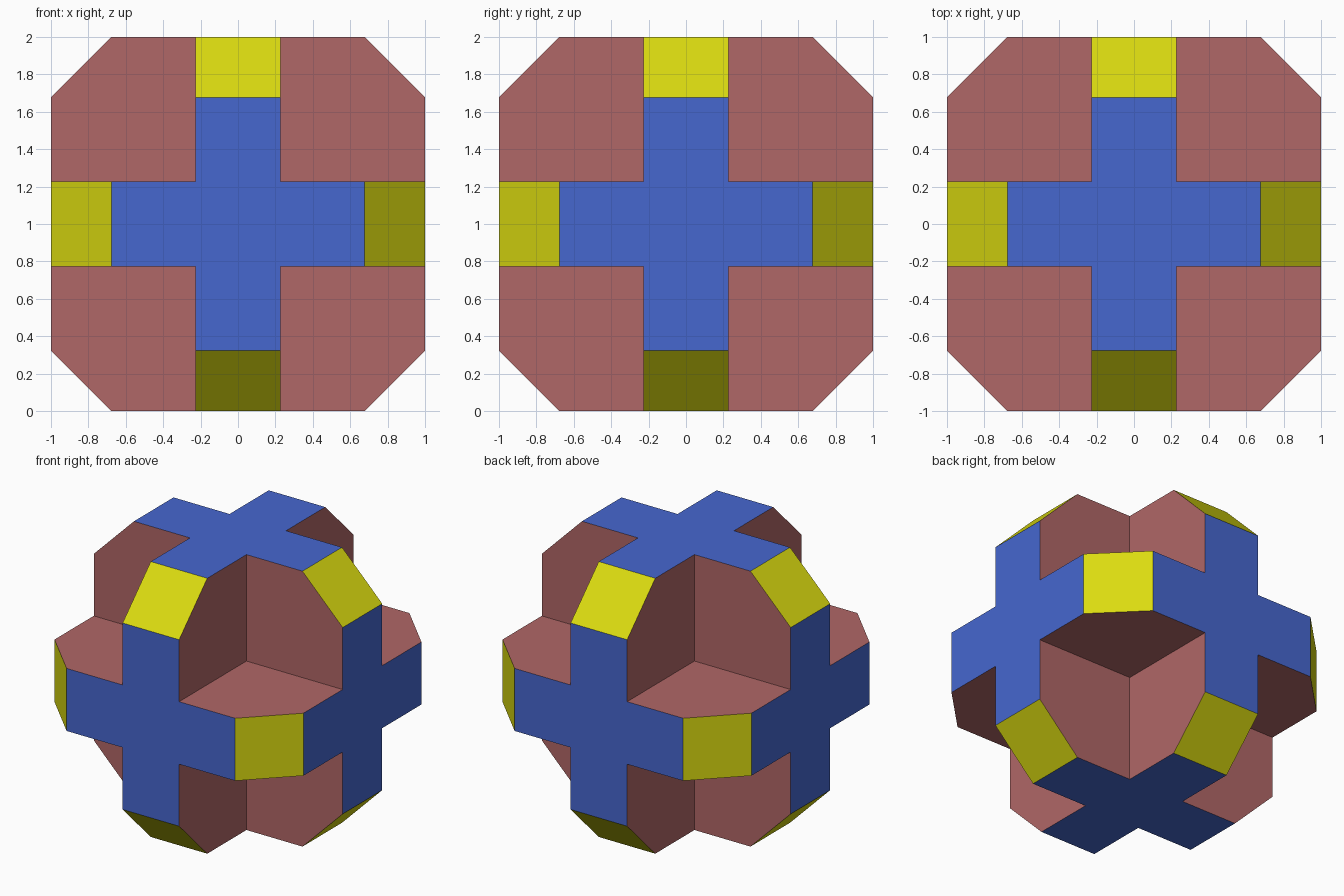
import bpy, bmesh
from itertools import product
from mathutils import Vector


def srgb(*rgb):
    return [((c / 255 + 0.055) / 1.055) ** 2.4 if c > 10 else c / 255 / 12.92 for c in rgb] + [1.0]


def make_material(name, color):
    mat = bpy.data.materials.new(name)
    mat.use_nodes = True
    mat.diffuse_color = color
    mat.node_tree.nodes["Principled BSDF"].inputs["Base Color"].default_value = color
    return mat


cube = bpy.data.objects.get("Cube")
if cube:
    bpy.data.objects.remove(cube, do_unlink=True)

R = 1.0      # outer radius of each octagonal slab
C = 0.677    # where the octagon corner is cut
T = 0.227    # half thickness of a slab
BLUE, YELLOW, PINK = range(3)

bm = bmesh.new()


def add_face(points, axis, material):
    """Add a polygon given as (u, v, w) points, w running along the axis."""
    verts = []
    for u, v, w in points:
        p = Vector((0, 0, 1))
        p[axis], p[(axis + 1) % 3], p[(axis + 2) % 3] = w, u, v
        verts.append(bm.verts.new(p))
    bm.faces.new(verts).material_index = material


cross = [(C, -T), (C, T), (T, T), (T, C), (-T, C), (-T, T),
         (-C, T), (-C, -T), (-T, -T), (-T, -C), (T, -C), (T, -T)]
notch_wall = [(T, T), (R, T), (R, C), (C, R), (T, R)]

for axis in range(3):
    # Flat cross on each end of the axis
    for s in (-1, 1):
        add_face([(u, v, s * R) for u, v in cross], axis, BLUE)
    # Bevelled slab corners
    for su, sv in product((-1, 1), repeat=2):
        add_face([(su * R, sv * C, -T), (su * R, sv * C, T),
                  (su * C, sv * R, T), (su * C, sv * R, -T)], axis, YELLOW)
    # Slab sides that wall the corner notches
    for su, sv, sw in product((-1, 1), repeat=3):
        add_face([(su * u, sv * v, sw * T) for u, v in notch_wall], axis, PINK)

# Weld into one closed solid standing on the ground
bmesh.ops.remove_doubles(bm, verts=bm.verts[:], dist=0.0001)
bmesh.ops.recalc_face_normals(bm, faces=bm.faces[:])
bmesh.ops.translate(bm, verts=bm.verts[:], vec=(0, 0, R))

mesh = bpy.data.meshes.new("crossed_octagon_slabs")
bm.to_mesh(mesh)
bm.free()
for name, color in (("blue", srgb(70, 103, 207)),
                    ("yellow", srgb(219, 219, 16)),
                    ("dusty_pink", srgb(176, 103, 103))):
    mesh.materials.append(make_material(name, color))
solid = bpy.data.objects.new("crossed_octagon_slabs", mesh)
bpy.context.collection.objects.link(solid)
